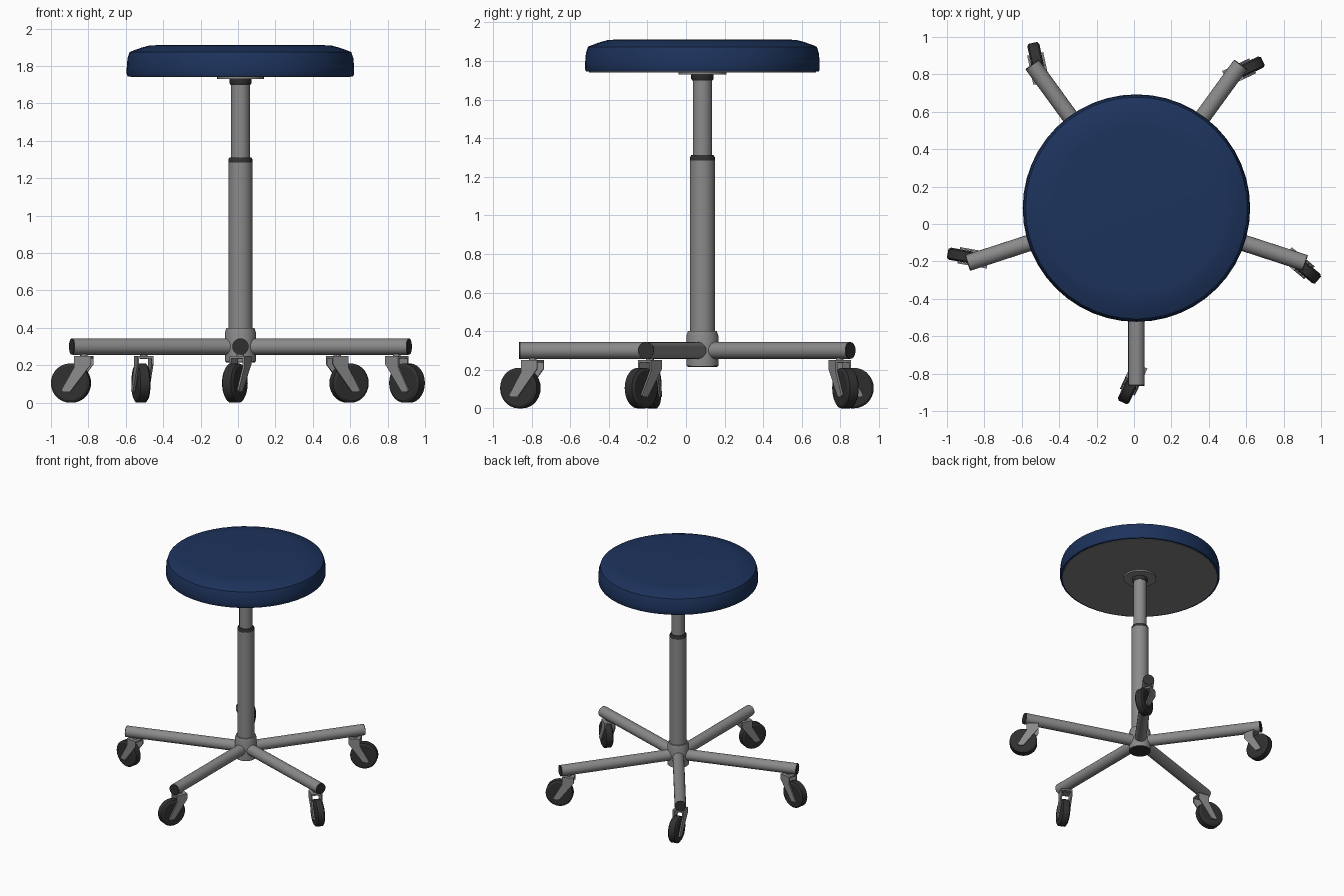
import bpy, bmesh, math
from mathutils import Matrix

if "Cube" in bpy.data.objects:
    bpy.data.objects.remove(bpy.data.objects["Cube"])

CX, CY = 0.013, 0.085          # column axis


def mat(name, rgb):
    m = bpy.data.materials.new(name)
    m.diffuse_color = (*rgb, 1)
    m.use_nodes = True
    m.node_tree.nodes["Principled BSDF"].inputs["Base Color"].default_value = m.diffuse_color
    return m


BLUE = mat("blue upholstery", (0.012, 0.033, 0.108))
METAL = mat("grey metal", (0.255, 0.255, 0.255))
BLACK = mat("black rubber", (0.03, 0.03, 0.03))
UNDER = mat("grey underside", (0.22, 0.22, 0.22))


def finish(name, bm, material, matrix, smooth=True):
    bmesh.ops.recalc_face_normals(bm, faces=bm.faces)
    me = bpy.data.meshes.new(name)
    bm.to_mesh(me)
    bm.free()
    me.materials.append(material)
    ob = bpy.data.objects.new(name, me)
    bpy.context.collection.objects.link(ob)
    ob.matrix_world = matrix
    if smooth:
        bpy.ops.object.select_all(action='DESELECT')
        ob.select_set(True)
        bpy.context.view_layer.objects.active = ob
        bpy.ops.object.shade_smooth_by_angle(angle=math.radians(32))
    return ob


def lathe(name, profile, material, matrix, n=32):
    """Closed solid turned about local z from (radius, z) pairs."""
    bm = bmesh.new()
    rings = [[bm.verts.new((r * math.cos(math.tau * i / n), r * math.sin(math.tau * i / n), z))
              for i in range(n)] for r, z in profile]
    for a, b in zip(rings, rings[1:]):
        for i in range(n):
            j = (i + 1) % n
            bm.faces.new((a[i], a[j], b[j], b[i]))
    bm.faces.new(rings[0])
    bm.faces.new(rings[-1])
    return finish(name, bm, material, matrix)


def prism(bm, outline, y0, y1):
    """Extrude an (x, z) outline between two y values."""
    lo = [bm.verts.new((x, y0, z)) for x, z in outline]
    hi = [bm.verts.new((x, y1, z)) for x, z in outline]
    bm.faces.new(lo)
    bm.faces.new(hi)
    for i in range(len(lo)):
        j = (i + 1) % len(lo)
        bm.faces.new((lo[i], lo[j], hi[j], hi[i]))


AXIS = Matrix.Translation((CX, CY, 0))

# Seat cushion and its underside
lathe("seat", [(0.585, 1.745), (0.603, 1.745), (0.608, 1.757), (0.608, 1.79), (0.604, 1.84),
               (0.593, 1.874), (0.575, 1.882), (0.53, 1.898), (0.49, 1.909), (0.44, 1.912)],
      BLUE, AXIS, 48)
lathe("seat_underside", [(0.588, 1.742), (0.588, 1.75)], UNDER, AXIS, 48)

# Column
lathe("mount_plate", [(0.125, 1.73), (0.125, 1.744)], METAL, AXIS)
lathe("upper_collar", [(0.053, 1.70), (0.058, 1.708), (0.058, 1.735)], BLACK, AXIS)
lathe("piston", [(0.05, 1.28), (0.05, 1.72)], METAL, AXIS)
lathe("column_collar", [(0.065, 1.285), (0.065, 1.30), (0.058, 1.312)], BLACK, AXIS)
lathe("column", [(0.065, 0.25), (0.065, 1.288)], METAL, AXIS)
lathe("hub", [(0.083, 0.22), (0.083, 0.375), (0.075, 0.40)], METAL, AXIS)
lathe("hub_cap", [(0.078, 0.215), (0.078, 0.222)], BLACK, AXIS)

# Five arms with swivelled casters: (arm angle, caster direction)
for k, (ang, cast) in enumerate([(-90, -115), (-18, -40), (54, 25), (126, 102), (198, 170)], 1):
    a = math.radians(ang)
    arm = (Matrix.Translation((CX, CY, 0.30)) @ Matrix.Rotation(a, 4, 'Z')
           @ Matrix.Rotation(math.pi / 2, 4, 'Y'))
    lathe(f"arm_{k}", [(0.044, 0.05), (0.044, 0.944)], METAL, arm, 20)
    lathe(f"arm_cap_{k}", [(0.043, 0.943), (0.043, 0.950)], BLACK, arm, 20)

    # Caster: stem, fork and wheel
    piv = (Matrix.Translation((CX + 0.88 * math.cos(a), CY + 0.88 * math.sin(a), 0))
           @ Matrix.Rotation(math.radians(cast), 4, 'Z'))
    lathe(f"caster_stem_{k}", [(0.02, 0.235), (0.02, 0.29)], METAL, piv, 16)
    bm = bmesh.new()
    side = [(-0.045, 0.25), (0.045, 0.25), (0.045, 0.19), (0.115, 0.068),
            (0.105, 0.058), (0.068, 0.058), (-0.045, 0.205)]
    prism(bm, side, 0.034, 0.044)
    prism(bm, side, -0.044, -0.034)
    prism(bm, [(-0.045, 0.25), (0.045, 0.25), (0.045, 0.237), (-0.045, 0.237)], -0.034, 0.034)
    finish(f"caster_fork_{k}", bm, METAL, piv, smooth=False)
    wheel = piv @ Matrix.Translation((0.07, 0, 0.105)) @ Matrix.Rotation(math.pi / 2, 4, 'X')
    lathe(f"wheel_{k}", [(0.092, -0.033), (0.105, -0.024), (0.105, 0.024), (0.092, 0.033)],
          BLACK, wheel, 28)
